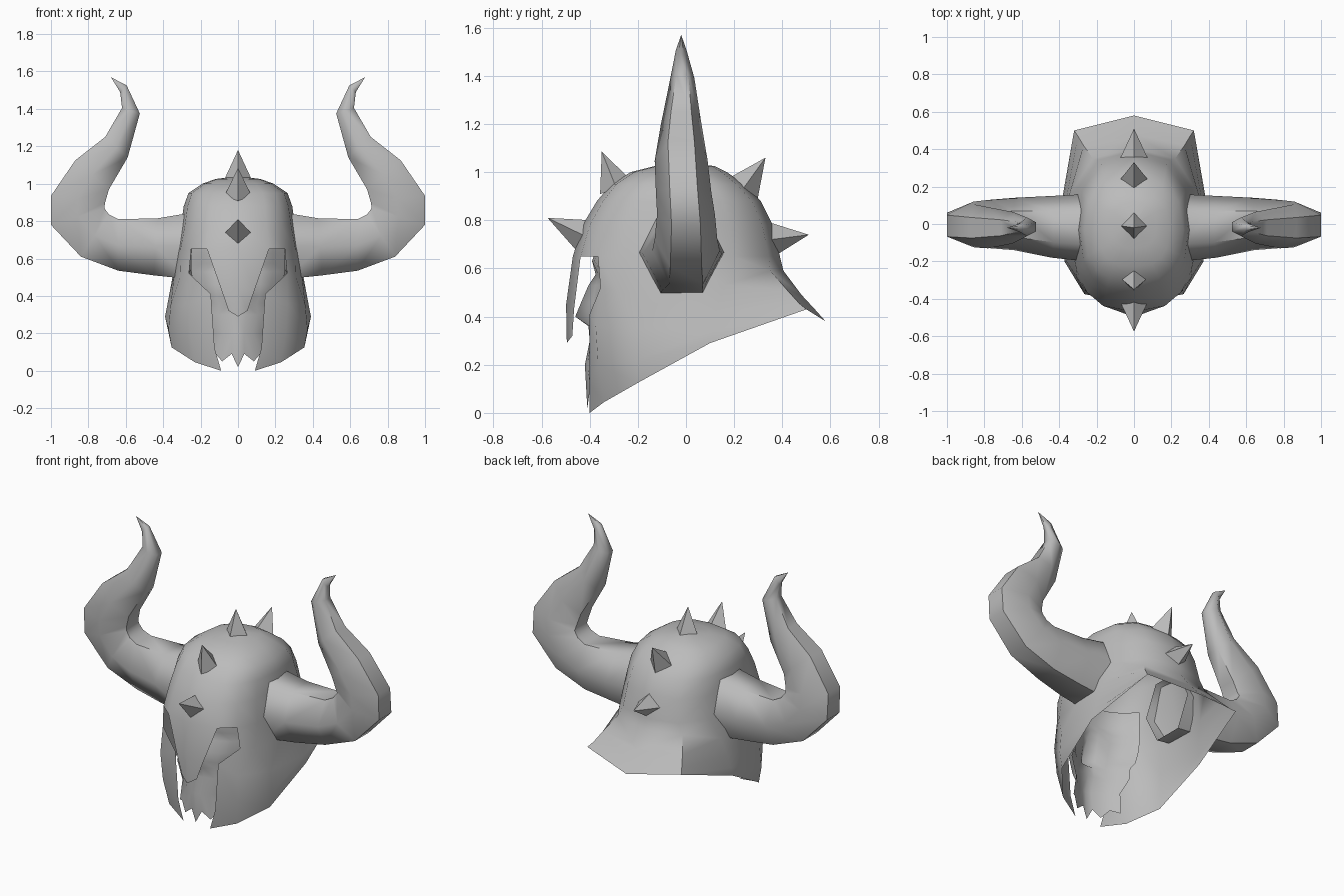
import bpy, bmesh, math
from mathutils import Vector

if "Cube" in bpy.data.objects:
    bpy.data.objects.remove(bpy.data.objects["Cube"])

grey = bpy.data.materials.new("plain grey")
grey.diffuse_color = (0.5, 0.5, 0.5, 1)
grey.use_nodes = True
grey.node_tree.nodes["Principled BSDF"].inputs["Base Color"].default_value = grey.diffuse_color


def build(name, verts, faces, centre, mirror=True, angle=50):
    """Mesh with outward normals about a centre, optionally mirrored in x."""
    bm = bmesh.new()
    vs = [bm.verts.new(v) for v in verts]
    for f in faces:
        bm.faces.new([vs[i] for i in f])
    bmesh.ops.delete(bm, geom=[v for v in bm.verts if not v.link_faces], context='VERTS')
    bmesh.ops.recalc_face_normals(bm, faces=bm.faces)
    c = Vector(centre)
    if sum(f.normal.dot(f.calc_center_median() - c) * f.calc_area() for f in bm.faces) < 0:
        bmesh.ops.reverse_faces(bm, faces=bm.faces)
    me = bpy.data.meshes.new(name)
    bm.to_mesh(me)
    bm.free()
    me.materials.append(grey)
    ob = bpy.data.objects.new(name, me)
    bpy.context.collection.objects.link(ob)
    if mirror:
        ob.modifiers.new("mirror", 'MIRROR').merge_threshold = 0.001
    bpy.ops.object.select_all(action='DESELECT')
    ob.select_set(True)
    bpy.context.view_layer.objects.active = ob
    bpy.ops.object.shade_smooth_by_angle(angle=math.radians(angle))
    return ob


def grid(rows, cols, start=0):
    return [(r * cols + c, r * cols + c + 1, (r + 1) * cols + c + 1, (r + 1) * cols + c)
            for r in range(start, rows - 1) for c in range(cols - 1)]


# helmet shell: dome rings (height, half width, front, back)
ANGLES = [0, 25, 45, 66, 90, 118, 150, 180]
RINGS = [(1.04, 0.001, -0.001, 0.001), (1.025, 0.12, -0.13, 0.12), (1.0, 0.19, -0.23, 0.17),
         (0.95, 0.265, -0.31, 0.24), (0.88, 0.29, -0.37, 0.31), (0.78, 0.305, -0.43, 0.36),
         (0.65, 0.33, -0.47, 0.39)]
verts = []
for z, w, yf, yb in RINGS:
    for a in ANGLES:
        s, c = math.sin(math.radians(a)), math.cos(math.radians(a))
        x = 0 if a in (0, 180) else w * s ** 0.8
        verts.append((x, (yf + yb) / 2 - (yb - yf) / 2 * math.copysign(abs(c) ** 0.8, c), z))
faces = grid(len(RINGS), 8)
last = (len(RINGS) - 1) * 8

# cheek plates flaring back into the neck guard
SKIRT = [
    [(.262, -.355, .52), (.31, -.28, .5), (.343, -.08, .5), (.345, .16, .53), (.22, .35, .59), (0, .405, .59)],
    [(.145, -.4, .41), (.265, -.375, .36), (.36, -.2, .35), (.365, .12, .42), (.27, .42, .51), (0, .48, .49)],
    [(.125, -.4, .12), (.255, -.365, .2), (.372, -.2, .22), (.38, .11, .34), (.3, .47, .455), (0, .54, .425)],
    [(.09, -.4, 0), (.23, -.34, .045), (.355, -.2, .125), (.39, .1, .29), (.32, .5, .43), (0, .58, .38)]]
prev = list(range(last + 2, last + 8))
for row in SKIRT:
    cur = list(range(len(verts), len(verts) + 6))
    verts += row
    faces += [(prev[i], prev[i + 1], cur[i + 1], cur[i]) for i in range(5)]
    prev = cur

# nose guard hanging from the brow
n = len(verts)
verts += [(0, -.498, .45), (.088, -.465, .43), (0, -.495, .29), (.05, -.472, .32)]
faces += [(last, last + 1, n + 1, n), (n, n + 1, n + 3, n + 2)]
build("helmet_shell", verts, faces, (0, 0, 0.5))

# face mask with a jagged beard: height, half width, depth from the middle outwards
FACE = [(.72, .24, (-.36, -.36, -.34, -.30, -.24)), (.63, .25, (-.39, -.39, -.38, -.33, -.25)),
        (.575, .25, (-.375, -.365, -.345, -.31, -.25)), (.53, .25, (-.405, -.375, -.355, -.32, -.25)),
        (.46, .24, (-.435, -.385, -.37, -.33, -.25)), (.40, .23, (-.46, -.40, -.37, -.33, -.26)),
        (.36, .20, (-.405, -.40, -.37, -.33, -.27)), (.30, .21, (-.40, -.395, -.375, -.34, -.29)),
        (.20, .16, (-.42, -.41, -.385, -.35, -.31)), (.0, .17, (-.41, -.40, -.39, -.36, -.32))]
JAGS = (.02, .09, .05, .10, .08)
fv = [(w * f, y, z or JAGS[i]) for z, w, ys in FACE
      for i, (f, y) in enumerate(zip((0, .2, .5, .75, 1), ys))]
build("face_mask", fv, grid(len(FACE), 5), (0, 0, 0.4))

# six-sided horns: inner edge x z, outer edge x z, depth centre, depth radius
HORN = [(.25, .845, .26, .49, -.02, .18), (.43, .815, .45, .51, -.015, .165),
        (.64, .81, .64, .535, 0, .14), (.69, .835, .84, .61, 0, .13),
        (.715, .87, 1.0, .78, 0, .12), (.71, .9, 1.0, .935, -.01, .115),
        (.69, .97, .87, 1.125, -.02, .11), (.59, 1.14, .71, 1.25, -.02, .085),
        (.525, 1.375, .62, 1.405, -.015, .05), (.595, 1.525, .63, 1.49, -.02, .022)]
hv, hf = [], []
for x1, z1, x2, z2, cy, ry in HORN:
    for k in range(6):
        a = k * math.pi / 3
        t = 0.5 + 0.5 * math.sin(a) / math.sin(math.pi / 3)
        hv.append((x1 + (x2 - x1) * t, cy + ry * math.cos(a), z1 + (z2 - z1) * t))
for r in range(len(HORN) - 1):
    hf += [(r * 6 + k, r * 6 + (k + 1) % 6, r * 6 + 6 + (k + 1) % 6, r * 6 + 6 + k) for k in range(6)]
hv.append((.68, -.02, 1.57))
hf += [(len(hv) - 7 + k, len(hv) - 7 + (k + 1) % 6, len(hv) - 1) for k in range(6)]
build("horns", hv, hf, (.72, 0, .8), angle=62)

# four-sided spikes along the crest: base y z, tip y z
SPIKES = [(-.42, .735, -.575, .81), (-.29, .935, -.35, 1.085), (-.01, 1.025, -.02, 1.18),
          (.24, .935, .33, 1.06), (.355, .72, .51, .74)]
for i, (by, bz, ty, tz) in enumerate(SPIKES):
    base, tip = Vector((0, by, bz)), Vector((0, ty, tz))
    side = Vector((1, 0, 0))
    up = (tip - base).normalized().cross(side)
    pts = [base + d * 0.072 for d in (side, up, -side, -up)] + [tip]
    build(f"spike_{i + 1}", pts, [(k, (k + 1) % 4, 4) for k in range(4)],
          (base + tip) / 2 - (tip - base) * 0.3, mirror=False, angle=30)
